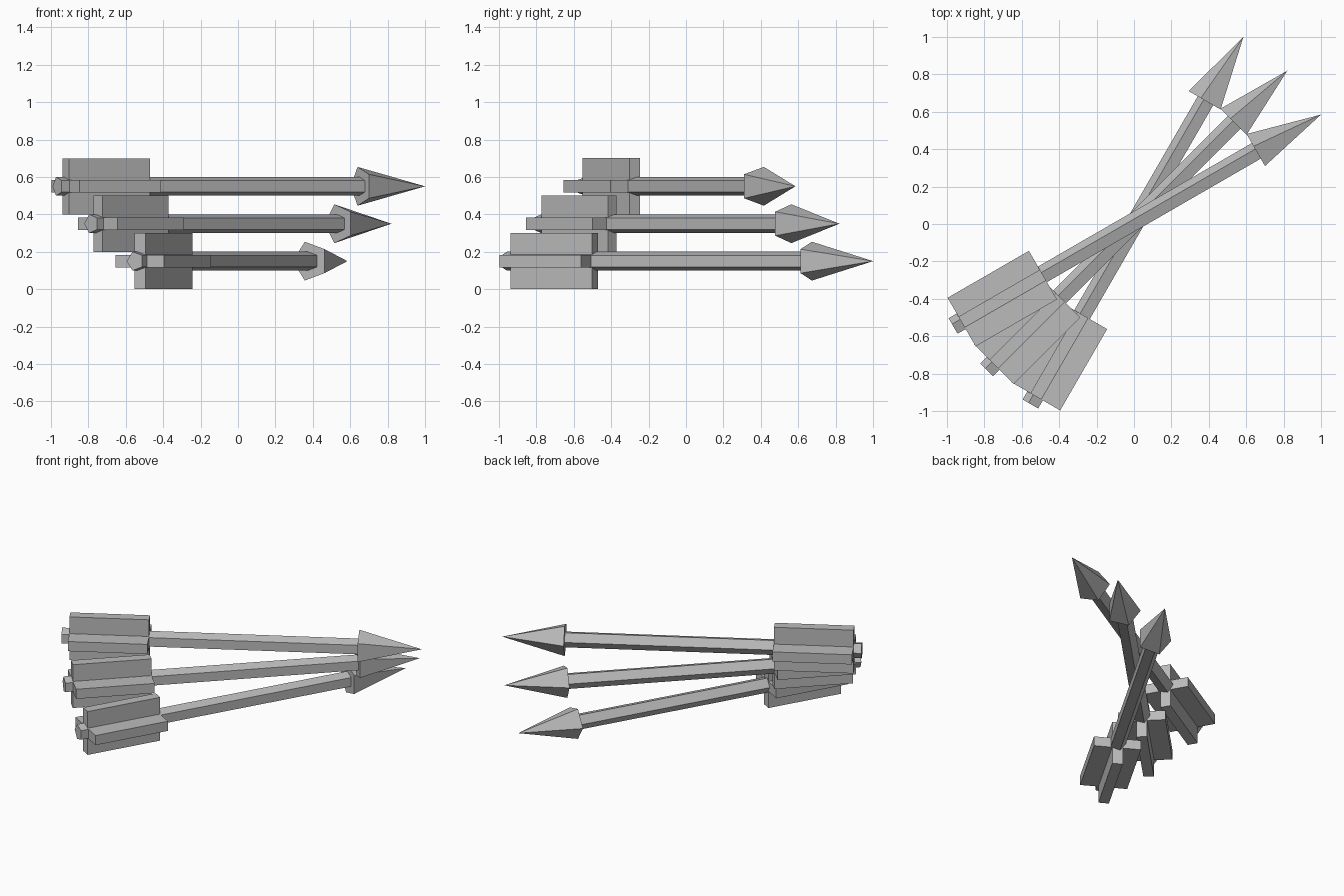
import bpy, bmesh, math
from mathutils import Matrix, Vector

if "Cube" in bpy.data.objects:
    bpy.data.objects.remove(bpy.data.objects["Cube"])

grey = bpy.data.materials.new("plain grey")
grey.diffuse_color = (0.5, 0.5, 0.5, 1)
grey.use_nodes = True
grey.node_tree.nodes["Principled BSDF"].inputs["Base Color"].default_value = grey.diffuse_color

SIDES = 5


def finish(bm, name, place):
    """Turn a bmesh laid along local x into a placed object."""
    bmesh.ops.recalc_face_normals(bm, faces=bm.faces)
    mesh = bpy.data.meshes.new(name)
    bm.to_mesh(mesh)
    bm.free()
    mesh.materials.append(grey)
    obj = bpy.data.objects.new(name, mesh)
    obj.matrix_world = place
    bpy.context.collection.objects.link(obj)


def ring(bm, x, r):
    """Pentagon around the x axis with one corner pointing to +y."""
    turns = [2 * math.pi * i / SIDES for i in range(SIDES)]
    return [bm.verts.new((x, r * math.cos(a), r * math.sin(a))) for a in turns]


def shaft(name, place, x0, x1, r):
    bm = bmesh.new()
    a, b = ring(bm, x0, r), ring(bm, x1, r)
    bm.faces.new(a)
    bm.faces.new(b)
    for i in range(SIDES):
        j = (i + 1) % SIDES
        bm.faces.new((a[i], a[j], b[j], b[i]))
    finish(bm, name, place)


def head(name, place, x0, x1, r):
    bm = bmesh.new()
    a = ring(bm, x0, r)
    tip = bm.verts.new((x1, 0, 0))
    bm.faces.new(a)
    for i in range(SIDES):
        bm.faces.new((a[i], a[(i + 1) % SIDES], tip))
    finish(bm, name, place)


def vane(name, place, x0, x1, width, height):
    bm = bmesh.new()
    bmesh.ops.create_cube(bm, size=1)
    bmesh.ops.scale(bm, vec=(x1 - x0, width, height), verts=bm.verts)
    bmesh.ops.translate(bm, vec=((x0 + x1) / 2, 0, 0), verts=bm.verts)
    finish(bm, name, place)


# Three stacked arrows fanned out around the centre
for label, angle, z in (("lower", 60, 0.15), ("middle", 45, 0.35), ("upper", 30, 0.55)):
    place = (Matrix.Translation(Vector((0.018, 0.018, z)))
             @ Matrix.Rotation(math.radians(angle), 4, 'Z'))
    shaft(label + "_arrow_shaft", place, -1.135, 0.737, 0.053)
    head(label + "_arrow_head", place, 0.737, 1.134, 0.109)
    # Crossed fletching plates near the tail
    vane(label + "_flat_fletching", place, -1.085, -0.583, 0.30, 0.067)
    vane(label + "_upright_fletching", place, -1.085, -0.583, 0.067, 0.30)
